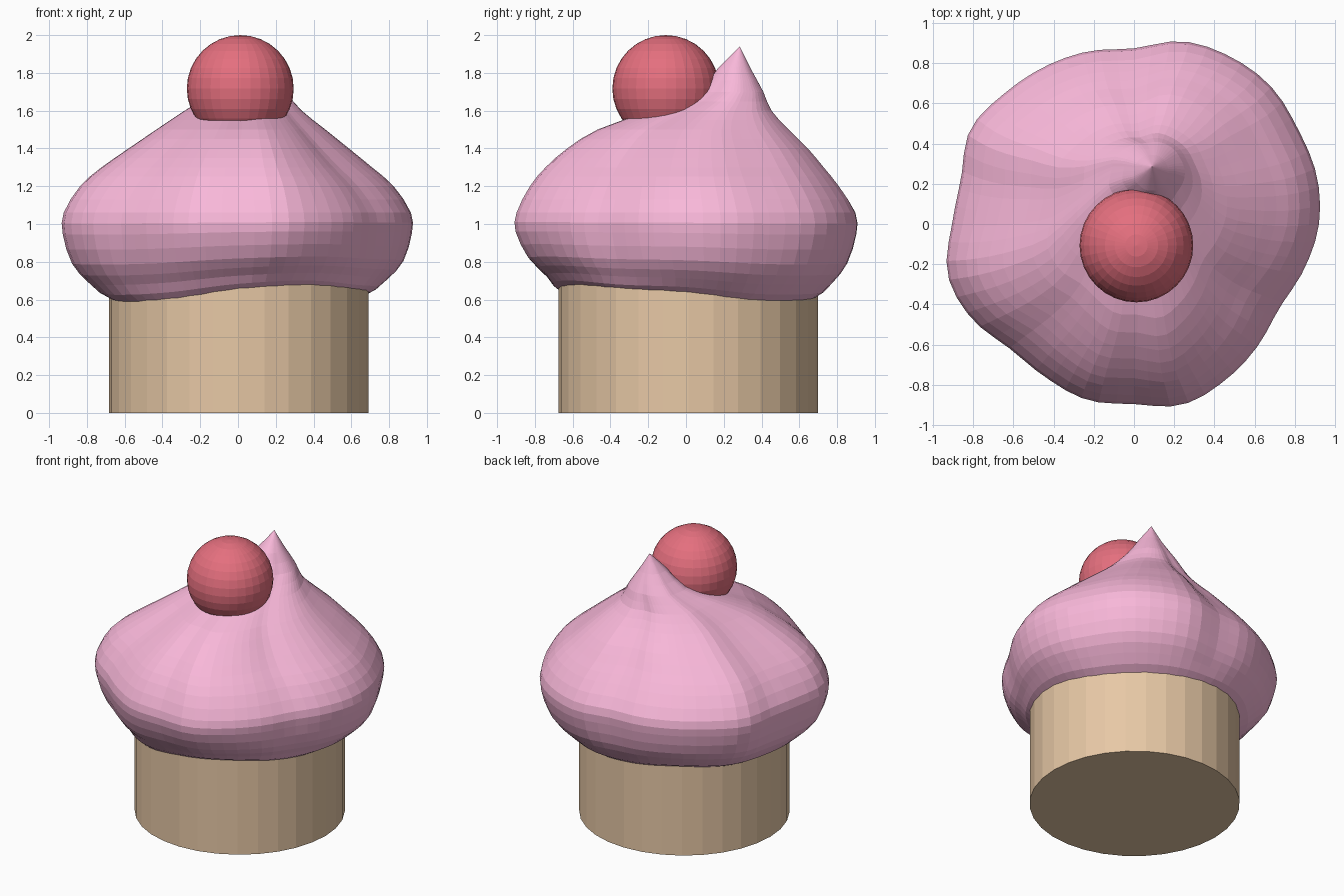
import bpy, bmesh, math

if "Cube" in bpy.data.objects:
    bpy.data.objects.remove(bpy.data.objects["Cube"])


def paint(obj, color):
    mat = bpy.data.materials.new(obj.name + "_colour")
    mat.diffuse_color = (*color, 1)
    mat.use_nodes = True
    mat.node_tree.nodes["Principled BSDF"].inputs["Base Color"].default_value = mat.diffuse_color
    obj.data.materials.append(mat)


def spline(a, b, c, d, t):
    return b + 0.5 * t * (c - a + t * (2 * a - 5 * b + 4 * c - d + t * (3 * (b - c) + d - a)))


def around(table, angle):
    """Smooth periodic lookup of a table spread evenly around the circle."""
    n = len(table)
    u = angle / math.tau * n
    i = int(u)
    return spline(*[table[(i + k) % n] for k in (-1, 0, 1, 2)], u - i)


def along(rows, u):
    """Smooth lookup of a row of values along the profile."""
    last = len(rows) - 1
    i = min(int(u), last - 1)
    pts = [rows[max(0, min(last, i + k))] for k in (-1, 0, 1, 2)]
    return [spline(*v, u - i) for v in zip(*pts)]


# Cake base
bpy.ops.mesh.primitive_cylinder_add(vertices=32, radius=0.687, depth=0.8, location=(0.005, 0.012, 0.4))
base = bpy.context.object
base.name = "cake_base"
paint(base, (0.80, 0.58, 0.38))

# Cherry
bpy.ops.mesh.primitive_uv_sphere_add(segments=32, ring_count=16, radius=0.283, location=(0.012, -0.107, 1.717))
cherry = bpy.context.object
cherry.name = "cherry"
paint(cherry, (0.78, 0.16, 0.21))

# Icing: lobed outline every 15 degrees, wavy lower rim every 30 degrees
lobes = [.915, .935, .937, .96, .955, .935, .868, .883, .895, .91, .935, .885,
         .90, .955, .93, .87, .875, .90, .89, .925, .895, .86, .83, .87]
rim = [.635, .595, .595, .615, .64, .62, .61, .59, .605, .655, .675, .65]
# z, centre x, centre y, radius x, radius y, lobe strength, rim wave strength
profile = [
    (.65, 0, .01, .55, .55, 0, 1),
    (.62, 0, .01, .68, .68, .1, 1),
    (.70, 0, .02, .785, .765, .5, .75),
    (.80, 0, .01, .865, .85, .8, .5),
    (.95, 0, 0, .905, .905, 1, .2),
    (1.06, 0, 0, .90, .90, 1, 0),
    (1.20, 0, -.01, .805, .815, 1.3, 0),
    (1.30, 0, -.01, .69, .73, 1.5, 0),
    (1.40, .01, .005, .56, .63, 1.6, 0),
    (1.50, .02, .035, .43, .50, 1.6, 0),
    (1.60, .03, .13, .30, .32, 1.4, 0),
    (1.70, .065, .235, .185, .175, 1, 0),
    (1.82, .085, .255, .085, .09, .6, 0),
    (1.94, .09, .285, 0, 0, 0, 0),
]
SEG, SUB = 64, 2
bm = bmesh.new()
rings = []
for k in range((len(profile) - 1) * SUB):
    z, cx, cy, rx, ry, lobe, wave = along(profile, k / SUB)
    ring = []
    for s in range(SEG):
        a = math.tau * s / SEG
        f = 1 + lobe * (around(lobes, a) / .905 - 1)
        ring.append(bm.verts.new((cx + rx * f * math.cos(a), cy + ry * f * math.sin(a),
                                  z + wave * (around(rim, a) - .62))))
    rings.append(ring)
for lo, hi in zip(rings, rings[1:]):
    for s in range(SEG):
        t = (s + 1) % SEG
        bm.faces.new((lo[s], lo[t], hi[t], hi[s]))
tip = bm.verts.new(profile[-1][:3][1:] + (profile[-1][0],))
for s in range(SEG):
    bm.faces.new((rings[-1][s], rings[-1][(s + 1) % SEG], tip))
bm.faces.new(rings[0][::-1])
mesh = bpy.data.meshes.new("icing")
bm.to_mesh(mesh)
bm.free()
icing = bpy.data.objects.new("icing", mesh)
bpy.context.collection.objects.link(icing)
paint(icing, (0.95, 0.48, 0.70))
